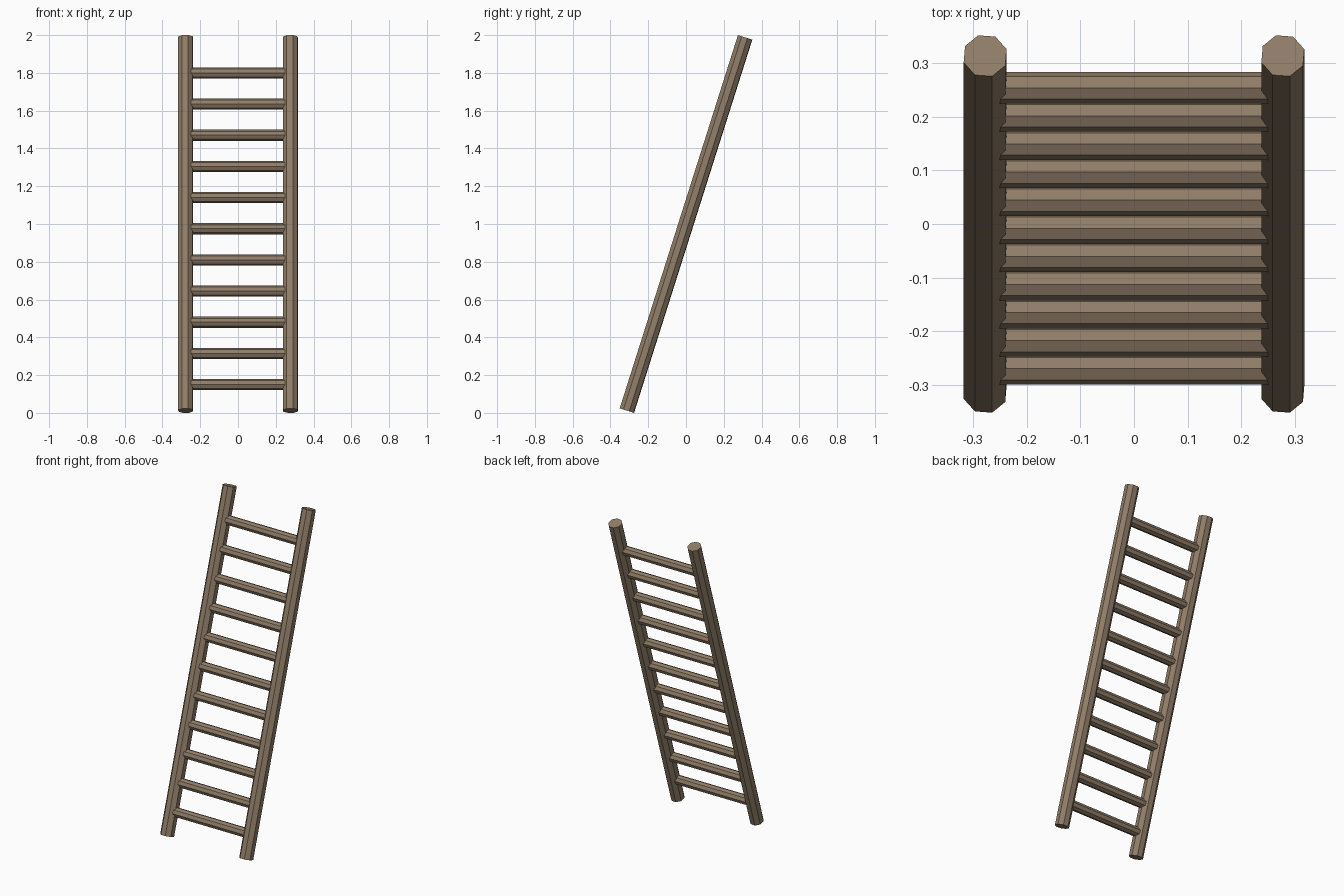
import bpy
import bmesh
import math
from mathutils import Matrix, Vector

cube = bpy.data.objects.get("Cube")
if cube:
    bpy.data.objects.remove(cube, do_unlink=True)

wood = bpy.data.materials.new("weathered_wood")
wood.use_nodes = True
COLOUR = (0.28, 0.205, 0.14, 1)
wood.diffuse_color = COLOUR
wood.node_tree.nodes["Principled BSDF"].inputs["Base Color"].default_value = COLOUR

LEAN = math.atan2(0.626, 1.976)
LENGTH = math.hypot(0.626, 1.976)
SLOPE = math.tan(LEAN)
RAIL_X = 0.277
RUNGS = 11


def pole(name, radius, length, location, rotation):
    """Flat-shaded eight-sided pole centred on location."""
    bm = bmesh.new()
    bmesh.ops.create_cone(bm, cap_ends=True, segments=8, radius1=radius,
                          radius2=radius, depth=length,
                          matrix=Matrix.Translation(Vector(location)) @ rotation)
    mesh = bpy.data.meshes.new(name)
    bm.to_mesh(mesh)
    bm.free()
    mesh.materials.append(wood)
    obj = bpy.data.objects.new(name, mesh)
    bpy.context.collection.objects.link(obj)


# Leaning side rails
rail_turn = Matrix.Rotation(-LEAN, 4, 'X') @ Matrix.Rotation(math.radians(18), 4, 'Z')
for side, x in (("left", RAIL_X), ("right", -RAIL_X)):
    pole(side + "_rail", 0.042, LENGTH, (x, 0, 1), rail_turn)

# Evenly spaced rungs, set into the rails
rung_turn = Matrix.Rotation(math.radians(90), 4, 'Y')
for i in range(RUNGS):
    z = 0.15 + 0.165 * i
    pole(f"rung_{i + 1}", 0.0295, 2 * RAIL_X - 0.02, (0, (z - 1) * SLOPE, z), rung_turn)
